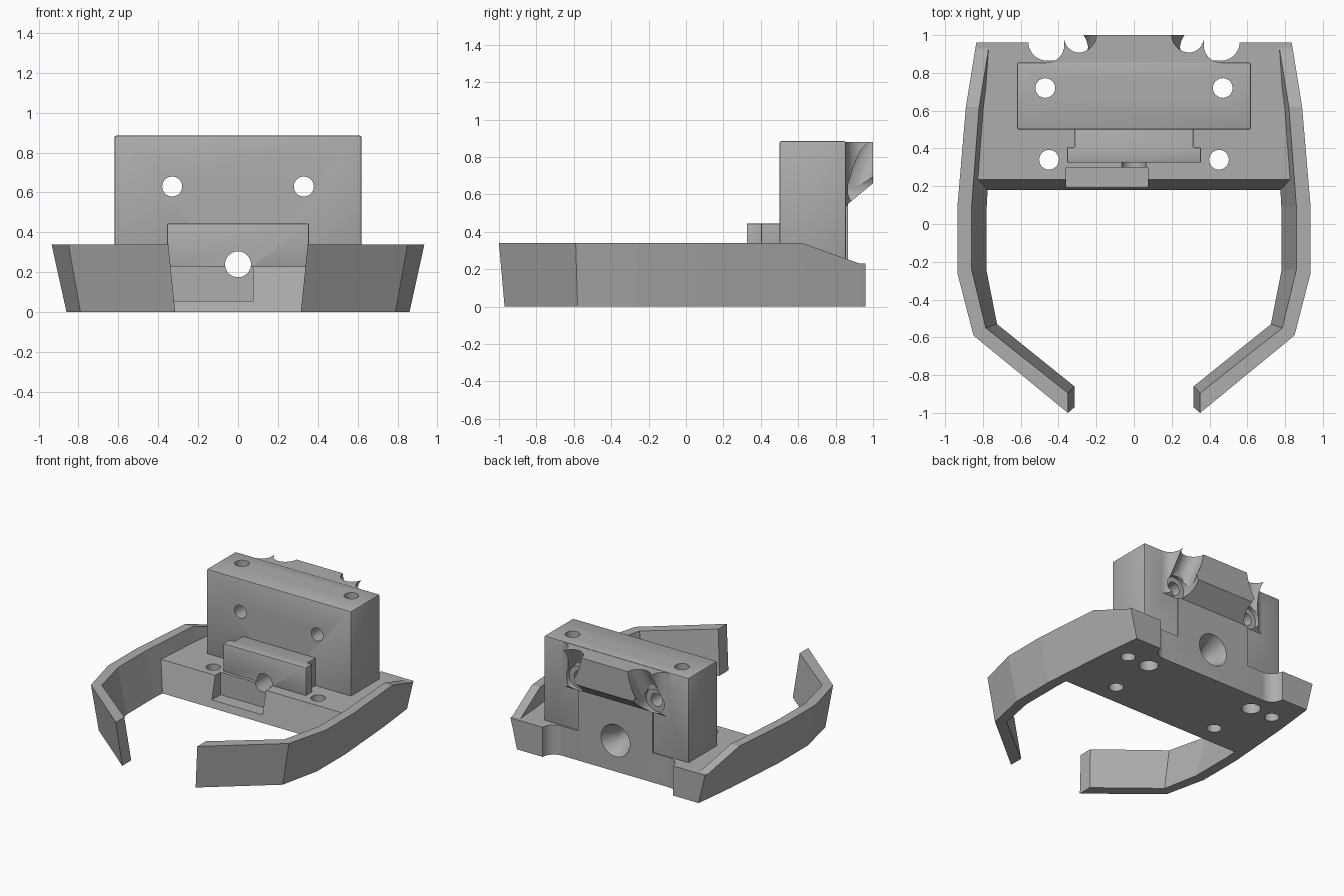
import bpy, bmesh, math
from mathutils import Vector

cube = bpy.data.objects.get("Cube")
if cube:
    bpy.data.objects.remove(cube, do_unlink=True)

grey = bpy.data.materials.new("mid_grey")
grey.use_nodes = True
grey.diffuse_color = (0.42, 0.42, 0.42, 1)
bsdf = next(n for n in grey.node_tree.nodes if n.type == 'BSDF_PRINCIPLED')
bsdf.inputs["Base Color"].default_value = grey.diffuse_color


def make(name, bm):
    bmesh.ops.recalc_face_normals(bm, faces=bm.faces)
    mesh = bpy.data.meshes.new(name)
    bm.to_mesh(mesh)
    bm.free()
    mesh.materials.append(grey)
    obj = bpy.data.objects.new(name, mesh)
    bpy.context.collection.objects.link(obj)
    return obj


def loft(name, rings):
    """Skin a list of equal-length closed rings and cap both ends."""
    bm = bmesh.new()
    rows = [[bm.verts.new(p) for p in ring] for ring in rings]
    n = len(rows[0])
    for a, b in zip(rows, rows[1:]):
        for i in range(n):
            j = (i + 1) % n
            bm.faces.new((a[i], a[j], b[j], b[i]))
    bm.faces.new(rows[0])
    bm.faces.new(rows[-1])
    return make(name, bm)


def prism(name, outline, z0, z1):
    return loft(name, [[(x, y, z) for x, y in outline] for z in (z0, z1)])


def box(name, x0, x1, y0, y1, z0, z1):
    return prism(name, [(x0, y0), (x1, y0), (x1, y1), (x0, y1)], z0, z1)


def rod(start, end, r0, r1=None):
    """Cylinder or cone cutter between two points."""
    a, b = Vector(start), Vector(end)
    r1 = r0 if r1 is None else r1
    turn = (b - a).to_track_quat('Z', 'Y')
    rings = []
    for c, r in ((a, r0), (b, r1)):
        angles = [math.tau * i / 40 for i in range(40)]
        rings.append([c + turn @ Vector((r * math.cos(t), r * math.sin(t), 0))
                      for t in angles])
    return loft("cutter", rings)


def bake(obj):
    deps = bpy.context.evaluated_depsgraph_get()
    mesh = bpy.data.meshes.new_from_object(obj.evaluated_get(deps))
    obj.modifiers.clear()
    obj.data = mesh


def cut(cutter, *targets):
    cutter.hide_render = True
    for obj in targets:
        mod = obj.modifiers.new("cut", 'BOOLEAN')
        mod.operation = 'DIFFERENCE'
        mod.solver = 'EXACT'
        mod.object = cutter
        bake(obj)
    bpy.data.objects.remove(cutter, do_unlink=True)


def bevel(obj, width):
    mod = obj.modifiers.new("bevel", 'BEVEL')
    mod.width = width
    mod.segments = 2
    bake(obj)


# Flared arms: outer top, inner top, inner bottom, outer bottom at each station
TOP, FLOOR = 0.34, 0.23
stations = [
    ((.35, -1), (.35, -.895), (.315, -.86), (.315, -.97), TOP),
    ((.85, -.59), (.785, -.55), (.725, -.53), (.79, -.58), TOP),
    ((.935, -.26), (.86, -.24), (.78, -.25), (.86, -.26), TOP),
    ((.935, .09), (.86, .09), (.78, .09), (.86, .09), TOP),
    ((.89, .62), (.82, .62), (.75, .62), (.82, .62), TOP),
    ((.84, .93), (.77, .93), (.71, .93), (.785, .93), FLOOR),
    ((.835, .96), (.765, .96), (.7, .96), (.78, .96), FLOOR),
]
arms = []
for side, label in ((1, "left_arm"), (-1, "right_arm")):
    rings = []
    for ot, it, ib, ob, z in stations:
        rings.append([(side * p[0], p[1], h)
                      for p, h in ((ot, z), (it, z), (ib, 0), (ob, 0))])
    arms.append(loft(label, rings))

# Base plate with a sloping front
plate = loft("base_plate", [
    [(-.79, .18, 0), (.79, .18, 0), (.74, .96, 0), (-.74, .96, 0)],
    [(-.83, .235, FLOOR), (.83, .235, FLOOR), (.78, .96, FLOOR), (-.78, .96, FLOOR)]])

# Upright block and its flush rear panel
block = box("upright_block", -.62, .62, .5, .855, .2, .885)
bevel(block, .01)
panel = box("rear_panel", -.32, .32, .8, .865, .1, .62)

# Rear overhang with filleted flanks and a sloping underside
half = [(.46, .8)]
for i in range(9):
    t = math.radians(270 - 90 * i / 8)
    half.append((.46 + .09 * math.cos(t), .945 + .09 * math.sin(t)))
half += [(.37, .985), (.355, 1)]
overhang = prism("rear_overhang", half + [(-x, y) for x, y in reversed(half)], .4, .88)
bm = bmesh.new()
bm.from_mesh(overhang.data)
res = bmesh.ops.bisect_plane(bm, geom=bm.verts[:] + bm.edges[:] + bm.faces[:],
                             plane_co=(0, .855, .54), plane_no=(0, .12, -.145),
                             clear_outer=True)
edges = [e for e in res["geom_cut"] if isinstance(e, bmesh.types.BMEdge)]
bmesh.ops.contextual_create(bm, geom=edges)
bmesh.ops.recalc_face_normals(bm, faces=bm.faces)
bm.to_mesh(overhang.data)
bm.free()

# T-shaped rail on the front
t_half = [(.315, .52), (.315, .405), (.355, .405), (.355, .325)]
rail = prism("front_rail", t_half + [(-x, y) for x, y in reversed(t_half)], .215, .445)
bevel(rail, .006)

# Rear notch and front pocket in the base
cut(box("cutter", -.46, .46, .865, 1.2, -.1, .5), plate)
cut(box("cutter", -.36, .075, .1, .3, .055, .4), plate)

# Central bore with a conical mouth at the back
cut(rod((0, .1, .24), (0, 1.1, .24), .065), plate, block, panel, rail)
cut(rod((0, .70, .24), (0, .90, .24), .05, .14), plate, block, panel)

for s in (1, -1):
    # Rounded notch ends
    cut(rod((s * .46, .965, -.1), (s * .46, .965, .5), .1), plate)
    # Vertical screw holes, counterbores and blind holes below
    cut(rod((s * .47, .72, -.1), (s * .47, .72, 1.1), .052), plate, block)
    cut(rod((s * .47, .72, -.1), (s * .47, .72, .1), .068), plate)
    cut(rod((s * .45, .34, -.1), (s * .45, .34, .5), .052), plate)
    cut(rod((s * .66, .72, -.1), (s * .66, .72, .12), .052), plate)
    # Horizontal screw holes with head recesses and angled access channels
    cut(rod((s * .33, .3, .63), (s * .33, 1.2, .63), .05), block, panel, overhang)
    cut(rod((s * .33, .83, .63), (s * .33, 1.2, .63), .09), block, panel, overhang)
    cut(rod((s * .33, .9, .64), (s * .262, 1.05, 1.0), .085), overhang)

# Smooth the round holes while keeping edges sharp
bpy.ops.object.select_all(action='DESELECT')
for obj in (*arms, plate, block, panel, overhang, rail):
    obj.select_set(True)
    bpy.context.view_layer.objects.active = obj
bpy.ops.object.shade_smooth_by_angle(angle=math.radians(25))
for obj in arms:
    obj.data.shade_flat()
